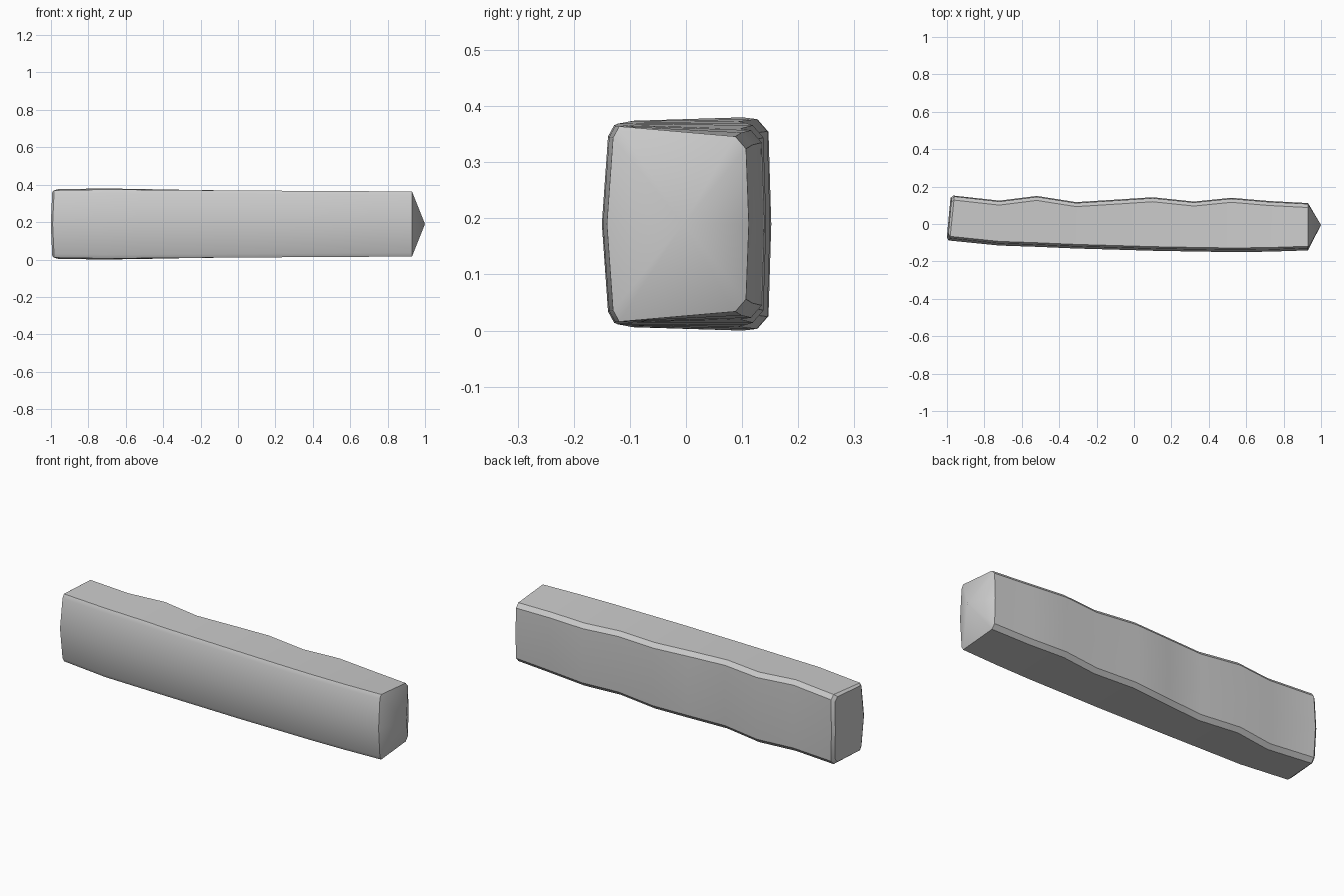
import bpy, bmesh, math

if "Cube" in bpy.data.objects:
    bpy.data.objects.remove(bpy.data.objects["Cube"])

ZC = 0.19  # height of the horizontal symmetry plane

# Stations along the bar: x at front, x at back, front y, back y, front half height, back half height
STATIONS = [
    (-0.995, -0.975, -0.072, 0.140, 0.172, 0.174),
    (-0.985, -0.960, -0.088, 0.152, 0.180, 0.186),
    (-0.72, -0.72, -0.115, 0.125, 0.184, 0.190),
    (-0.52, -0.52, -0.122, 0.150, 0.183, 0.187),
    (-0.31, -0.31, -0.131, 0.117, 0.181, 0.183),
    (-0.10, -0.10, -0.137, 0.130, 0.180, 0.180),
    (0.10, 0.10, -0.143, 0.143, 0.179, 0.176),
    (0.32, 0.32, -0.147, 0.120, 0.177, 0.170),
    (0.52, 0.52, -0.150, 0.140, 0.176, 0.167),
    (0.72, 0.72, -0.148, 0.123, 0.175, 0.163),
    (0.93, 0.93, -0.141, 0.112, 0.174, 0.156),
]


def section(bm, xf, xb, yf, yb, hf, hb, bulge):
    """One ring: bowed front, bevelled corners, flat top and bottom."""
    half = [(yf + 0.011, hf - 0.020), (yf + 0.022, hf),
            (yb - 0.024, hb), (yb - 0.005, hb - 0.022)]
    ring = [(yf, 0.0)] + half + [(yb, 0.0)] + [(y, -h) for y, h in reversed(half)]
    verts = []
    for y, h in ring:
        x = xf + (xb - xf) * (y - yf) / (yb - yf)
        if h == 0.0:
            x -= bulge
        verts.append(bm.verts.new((x, y, ZC + h)))
    return verts


bm = bmesh.new()
rings = [section(bm, *s, bulge=0.006 if i < 2 else 0.0) for i, s in enumerate(STATIONS)]

# Long sides
n = len(rings[0])
for a, b in zip(rings, rings[1:]):
    for i in range(n):
        j = (i + 1) % n
        bm.faces.new((a[i], a[j], b[j], b[i]))

# Slightly ridged butt end
first = rings[0]
bm.faces.new(first[:6])
bm.faces.new(first[5:] + first[:1])

# Pyramid point
tip = bm.verts.new((1.0, -0.005, ZC))
last = rings[-1]
for i in range(n):
    bm.faces.new((last[i], last[(i + 1) % n], tip))

bmesh.ops.recalc_face_normals(bm, faces=bm.faces)
mesh = bpy.data.meshes.new("pointed_beam")
bm.to_mesh(mesh)
bm.free()
beam = bpy.data.objects.new("pointed_beam", mesh)
bpy.context.collection.objects.link(beam)
bpy.context.view_layer.objects.active = beam
beam.select_set(True)
bpy.ops.object.shade_smooth_by_angle(angle=math.radians(30))
